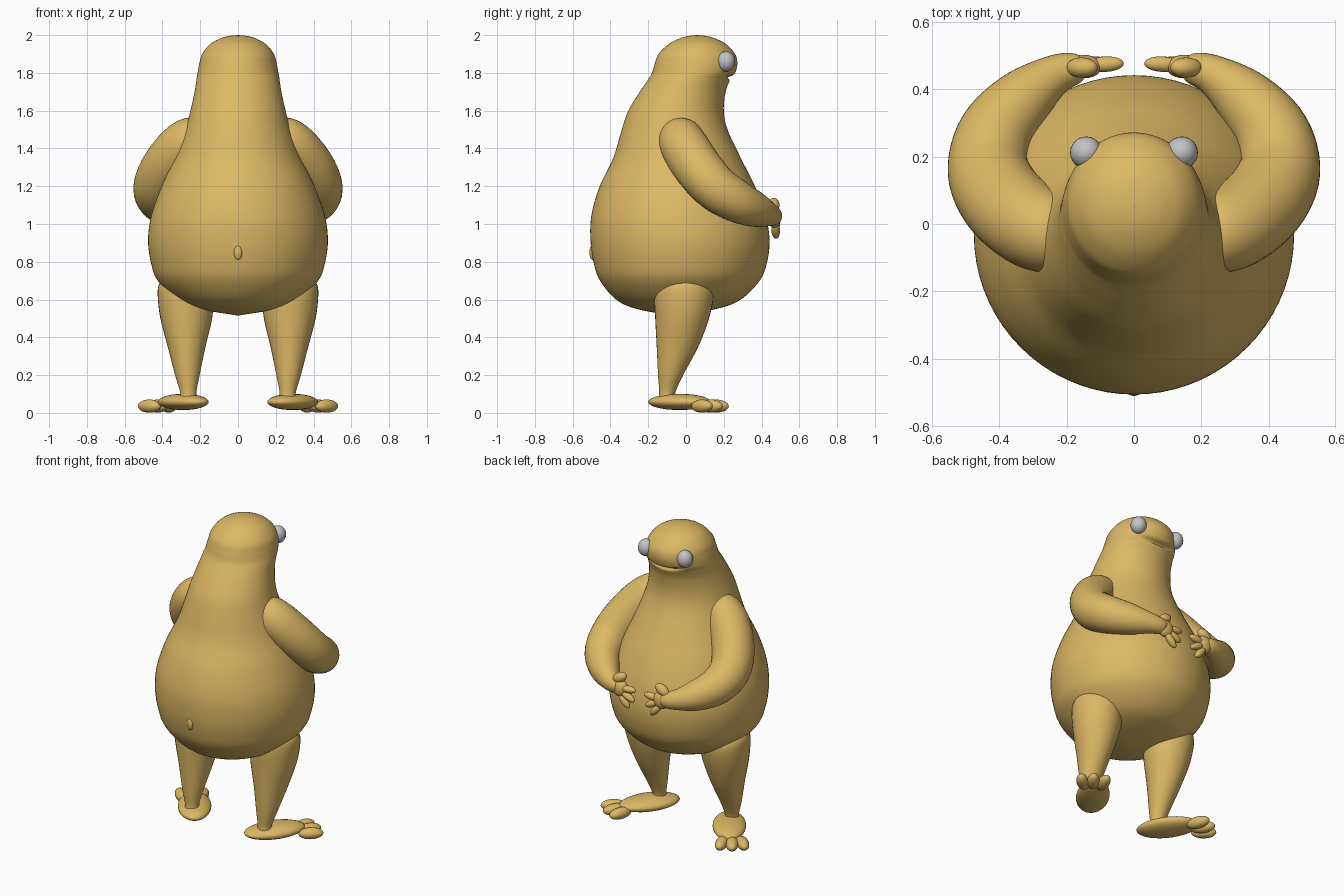
import bpy, bmesh, math
from mathutils import Vector, Matrix

cube = bpy.data.objects.get("Cube")
if cube:
    bpy.data.objects.remove(cube, do_unlink=True)


def material(name, rgb):
    m = bpy.data.materials.new(name)
    m.use_nodes = True
    m.diffuse_color = (*rgb, 1)
    m.node_tree.nodes["Principled BSDF"].inputs["Base Color"].default_value = (*rgb, 1)
    return m


SKIN = material("mustard skin", (0.72, 0.48, 0.13))
EYE = material("pale grey eye", (0.55, 0.55, 0.57))


def finish(bm, name, mat):
    bmesh.ops.recalc_face_normals(bm, faces=bm.faces)
    for f in bm.faces:
        f.smooth = True
    mesh = bpy.data.meshes.new(name)
    bm.to_mesh(mesh)
    bm.free()
    mesh.materials.append(mat)
    ob = bpy.data.objects.new(name, mesh)
    bpy.context.collection.objects.link(ob)
    return ob


def smooth_rows(rows, steps):
    """Catmull-Rom interpolation through rows of numbers."""
    out = []
    for i in range(len(rows) - 1):
        a, b = rows[max(i - 1, 0)], rows[i]
        c, d = rows[i + 1], rows[min(i + 2, len(rows) - 1)]
        for k in range(steps):
            t = k / steps
            out.append([q + t * ((r - p) / 2 + t * (p - 2.5 * q + 2 * r - s / 2
                        + t * (1.5 * (q - r) + (s - p) / 2)))
                        for p, q, r, s in zip(a, b, c, d)])
    return out + [list(rows[-1])]


def loft(name, rings, seg, mat=SKIN):
    """Skin a list of (centre, u axis, v axis) ellipses and close both ends."""
    bm = bmesh.new()
    loops = []
    for c, u, v in rings:
        loops.append([bm.verts.new(c + u * math.cos(t) + v * math.sin(t))
                      for t in (2 * math.pi * k / seg for k in range(seg))])
    for a, b in zip(loops, loops[1:]):
        for k in range(seg):
            n = (k + 1) % seg
            bm.faces.new((a[k], a[n], b[n], b[k]))
    bm.faces.new(loops[0])
    bm.faces.new(loops[-1])
    return finish(bm, name, mat)


def upright(name, rows, seg, steps):
    """Rows: height, centre x, half width, back y, front y."""
    rings = []
    for z, cx, rx, y0, y1 in smooth_rows(rows, steps):
        rings.append((Vector((cx, (y0 + y1) / 2, z)), Vector((max(rx, 0.002), 0, 0)),
                      Vector((0, max((y1 - y0) / 2, 0.002), 0))))
    return loft(name, rings, seg)


def limb(name, rows, seg, steps):
    """Rows: x, y, z, radius along a bent path."""
    pts = smooth_rows(rows, steps)
    rings = []
    for i, p in enumerate(pts):
        tan = Vector(pts[min(i + 1, len(pts) - 1)][:3]) - Vector(pts[max(i - 1, 0)][:3])
        u = tan.cross(Vector((0, 0, 1))).normalized()
        v = u.cross(tan).normalized()
        rings.append((Vector(p[:3]), u * p[3], v * p[3]))
    return loft(name, rings, seg)


def ball(name, centre, size, direction=(1, 0, 0), mat=SKIN):
    """Ellipsoid whose first size runs along the direction."""
    bm = bmesh.new()
    rot = Vector(direction).to_track_quat('X', 'Z').to_matrix().to_4x4()
    bmesh.ops.create_uvsphere(bm, u_segments=24, v_segments=14, radius=1,
                              matrix=Matrix.Translation(centre) @ rot @ Matrix.Diagonal((*size, 1)))
    return finish(bm, name, mat)


# Pear-shaped body with the head in one piece
body = upright("body", [
    (0.515, 0, 0, -0.07, -0.06), (0.55, 0, 0.2, -0.26, 0.16), (0.6, 0, 0.32, -0.37, 0.29),
    (0.7, 0, 0.425, -0.455, 0.39), (0.8, 0, 0.462, -0.49, 0.43), (0.92, 0, 0.476, -0.506, 0.442),
    (1.05, 0, 0.458, -0.5, 0.42), (1.2, 0, 0.405, -0.457, 0.365), (1.35, 0, 0.335, -0.385, 0.29),
    (1.5, 0, 0.28, -0.34, 0.22), (1.6, 0, 0.252, -0.305, 0.2), (1.7, 0, 0.23, -0.245, 0.21),
    (1.765, 0, 0.22, -0.2, 0.235), (1.8, 0, 0.214, -0.18, 0.26), (1.85, 0, 0.205, -0.165, 0.272),
    (1.9, 0, 0.19, -0.145, 0.26), (1.95, 0, 0.15, -0.095, 0.215), (1.98, 0, 0.1, -0.04, 0.16),
    (1.995, 0, 0.05, 0.01, 0.11), (2.0, 0, 0, 0.06, 0.06)], 72, 7)

# Smiling mouth crease pressed into the face
for v in body.data.vertices:
    x, y, z = v.co
    if y > 0.1 and abs(x) < 0.16:
        off = (z - 1.775 - 1.2 * x * x) / 0.009
        v.co.y -= 0.022 * math.exp(-off * off) * (1 - (x / 0.16) ** 2)

# Small pucker low on the back
ball("back_pucker", (0, -0.495, 0.85), (0.022, 0.016, 0.04))

for side, s in (("left", 1), ("right", -1)):
    # Bulging eyes
    ball(side + "_eye", (0.142 * s, 0.212, 1.86), (0.048, 0.048, 0.054), mat=EYE)

    # Arms bending forward to the belly
    limb(side + "_arm", [(x * s, y, z, r) for x, y, z, r in (
        (0.2, -0.04, 1.48, 0.09), (0.24, -0.03, 1.455, 0.118), (0.31, 0, 1.395, 0.128),
        (0.39, 0.07, 1.29, 0.128), (0.432, 0.16, 1.19, 0.122), (0.41, 0.27, 1.12, 0.112),
        (0.33, 0.37, 1.075, 0.092), (0.24, 0.44, 1.05, 0.062), (0.17, 0.465, 1.04, 0.045),
        (0.15, 0.47, 1.035, 0.02))], 32, 6)

    # Hands with three fingers and a raised thumb
    ball(side + "_palm", (0.15 * s, 0.468, 1.035), (0.055, 0.035, 0.055))
    for i, (x, z, slope) in enumerate(((0.085, 1.045, -0.1), (0.09, 1.0, 0.5), (0.115, 0.965, 1.1))):
        ball(f"{side}_finger_{i + 1}", (x * s, 0.475, z), (0.055, 0.023, 0.022), (-s, 0.05, -slope))
    ball(side + "_thumb", (0.155 * s, 0.465, 1.1), (0.052, 0.03, 0.032), (-0.8 * s, 0, 0.5))

    # Tapered legs
    upright(side + "_leg", [(z, cx * s, rx, y0, y1) for z, cx, rx, y0, y1 in (
        (0.05, 0.263, 0.055, -0.155, -0.045), (0.1, 0.263, 0.042, -0.142, -0.058),
        (0.2, 0.268, 0.065, -0.148, -0.015), (0.35, 0.272, 0.1, -0.155, 0.065),
        (0.5, 0.274, 0.137, -0.163, 0.122), (0.62, 0.277, 0.148, -0.167, 0.145),
        (0.68, 0.275, 0.143, -0.15, 0.125), (0.72, 0.27, 0.11, -0.1, 0.07),
        (0.735, 0.265, 0.03, -0.04, 0))], 36, 5)

    # Splayed feet with three toes
    ahead = Vector((0.57 * s, 0.82, 0))
    across = Vector((0.82 * s, -0.57, 0))
    ball(side + "_foot", (0.29 * s, -0.035, 0.058), (0.19, 0.1, 0.043), ahead)
    for i, k in enumerate((-1, 0, 1)):
        spot = Vector((0.425 * s, 0.13, 0.036)) + across * 0.062 * k - ahead * 0.012 * abs(k)
        ball(f"{side}_toe_{i + 1}", spot, (0.075, 0.037, 0.035), ahead + across * 0.25 * k)
